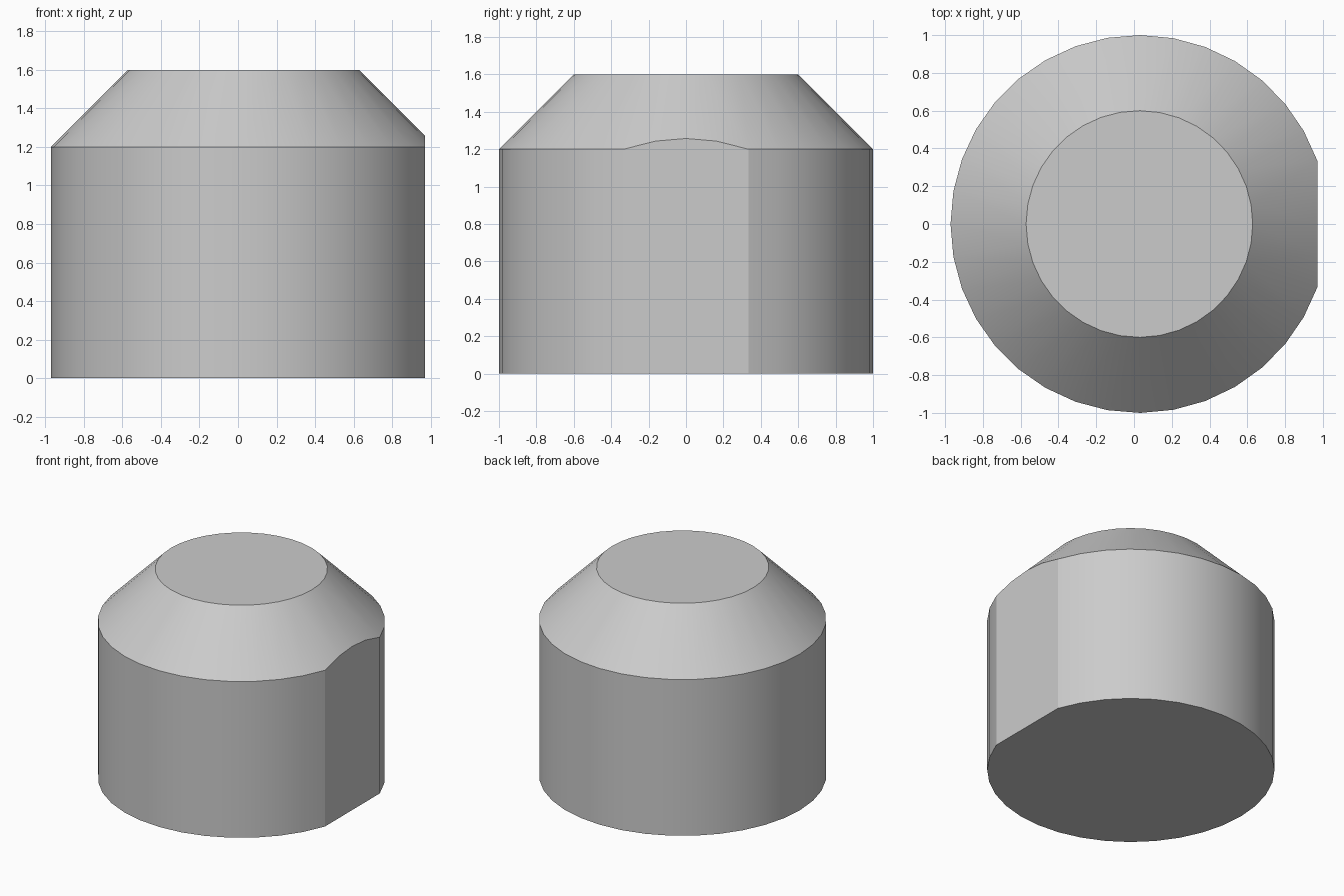
import bpy, bmesh
from math import acos, cos, sin, pi, radians

cube = bpy.data.objects.get("Cube")
if cube:
    bpy.data.objects.remove(cube)

FLAT_X = 0.9428                 # distance of the flat from the axis
OFFSET_X = (1 - FLAT_X) / 2     # centres the cut body
PROFILE = [(1.0, 0.0), (1.0, 1.2), (0.6, 1.6)]   # radius, height
ARC, CHORD = 32, 4              # segments on the round side and behind the flat

# Plain grey
grey = bpy.data.materials.new("light grey")
grey.use_nodes = True
colour = (0.6, 0.6, 0.6, 1)
grey.diffuse_color = colour
grey.node_tree.nodes["Principled BSDF"].inputs["Base Color"].default_value = colour

# Chamfered round body, with vertices on the edges of the flat
half = acos(FLAT_X)
angles = [half + (2 * pi - 2 * half) * i / ARC for i in range(ARC)]
angles += [-half + 2 * half * i / CHORD for i in range(CHORD)]
bm = bmesh.new()
rings = [[bm.verts.new((r * cos(a), r * sin(a), z)) for a in angles] for r, z in PROFILE]
n = len(angles)
for low, high in zip(rings, rings[1:]):
    for i in range(n):
        j = (i + 1) % n
        bm.faces.new((low[i], low[j], high[j], high[i]))
bm.faces.new(rings[0][::-1])
bm.faces.new(rings[-1])

# Flat on the left side, cut through the wall and chamfer
bmesh.ops.bisect_plane(bm, geom=bm.verts[:] + bm.edges[:] + bm.faces[:], dist=0.0001,
                       plane_co=(FLAT_X, 0, 0), plane_no=(1, 0, 0), clear_outer=True)
bmesh.ops.holes_fill(bm, edges=[e for e in bm.edges if e.is_boundary], sides=0)
bmesh.ops.recalc_face_normals(bm, faces=bm.faces[:])
bmesh.ops.translate(bm, verts=bm.verts[:], vec=(OFFSET_X, 0, 0))

mesh = bpy.data.meshes.new("chamfered_body")
bm.to_mesh(mesh)
bm.free()
mesh.materials.append(grey)
body = bpy.data.objects.new("chamfered_body", mesh)
bpy.context.collection.objects.link(body)

# Smooth round sides, crisp rims and flat
bpy.ops.object.select_all(action='DESELECT')
body.select_set(True)
bpy.context.view_layer.objects.active = body
bpy.ops.object.shade_smooth_by_angle(angle=radians(20))
